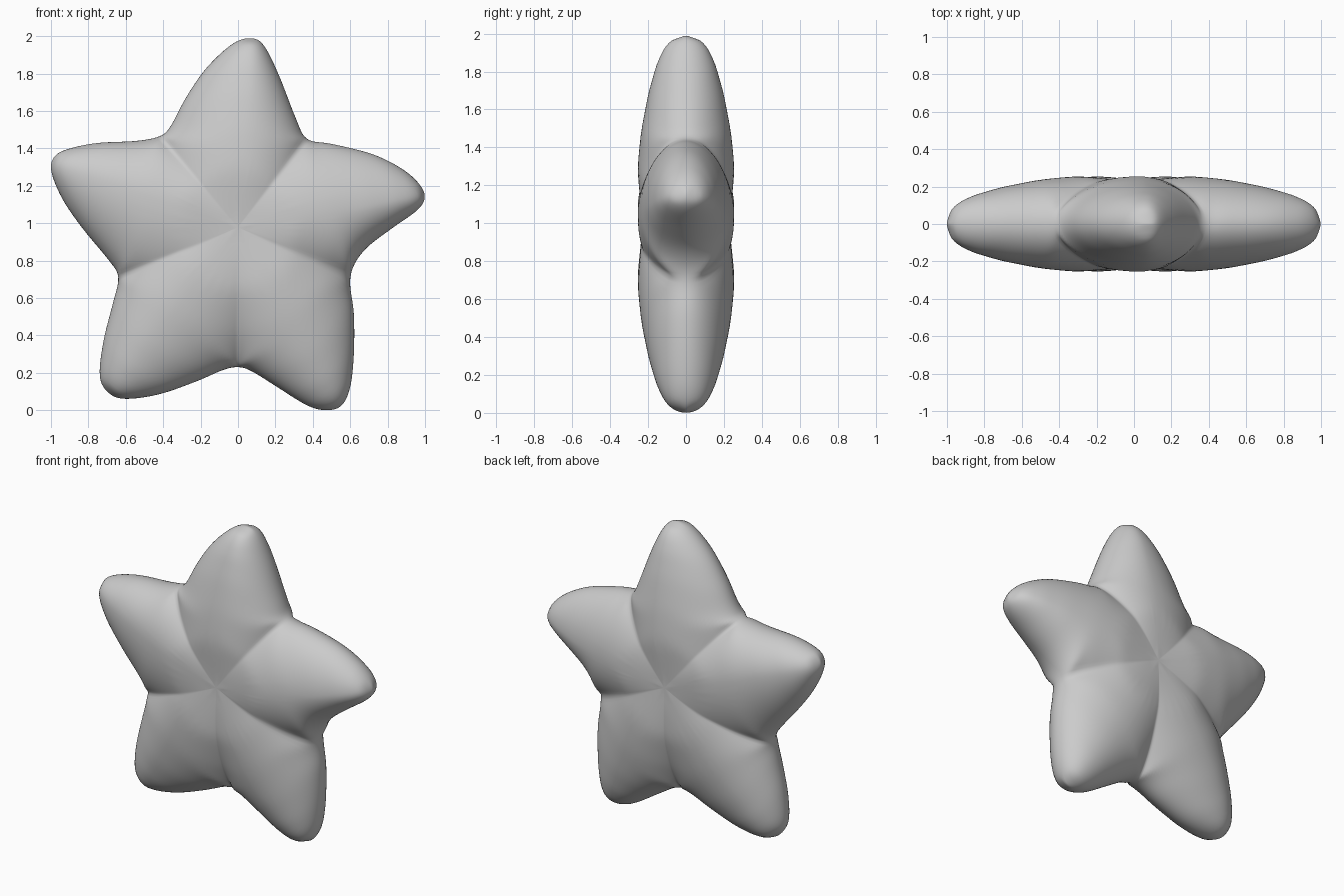
import bpy, bmesh, math
from mathutils import Vector

if "Cube" in bpy.data.objects:
    bpy.data.objects.remove(bpy.data.objects["Cube"])

CENTER = Vector((0, 0.98))
RINGS, STEPS = 28, 6

# Outline of each arm (x, z), clockwise, starting at the notch before it
ARMS = {
    "top": [(-.42, 1.465), (-.36, 1.52), (-.28, 1.67), (-.17, 1.83), (-.03, 1.96),
            (.07, 1.99), (.14, 1.95), (.22, 1.79), (.31, 1.56)],
    "upper_left": [(.37, 1.45), (.5, 1.425), (.72, 1.37), (.88, 1.29), (.97, 1.21),
                   (1, 1.14), (.96, 1.07), (.82, .97), (.67, .85)],
    "lower_left": [(.6, .71), (.62, .52), (.62, .3), (.6, .12), (.55, .02),
                   (.46, 0), (.36, .03), (.2, .13), (.07, .21)],
    "lower_right": [(0, .23), (-.08, .215), (-.22, .155), (-.42, .085), (-.6, .06),
                    (-.69, .09), (-.74, .18), (-.72, .37), (-.67, .57)],
    "upper_right": [(-.64, .71), (-.69, .8), (-.83, .97), (-.94, 1.13), (-1, 1.28),
                    (-.98, 1.36), (-.9, 1.4), (-.75, 1.43), (-.55, 1.44)],
}
# Half thickness along an arm, from the centre to the tip
RIDGE = [(0, .228), (.15, .242), (.3, .257), (.5, .237), (.7, .198), (.85, .155),
         (.93, .118), (.975, .08), (1, 0)]


def lookup(table, x):
    """Linear interpolation in a sorted table of pairs."""
    if x <= table[0][0]:
        return table[0][1]
    for (a, fa), (b, fb) in zip(table, table[1:]):
        if x <= b:
            return fa + (fb - fa) * (x - a) / max(b - a, 1e-9)
    return table[-1][1]


def spline(p, q, r, s, t):
    """Catmull-Rom point between q and r."""
    return q + .5 * t * ((r - p) + t * ((2*p - 5*q + 4*r - s) + t * (3*(q - r) + s - p)))


# Smooth closed outline, split by arm
controls = [Vector(c) - CENTER for arm in ARMS.values() for c in arm]
n = len(controls)
outline = [spline(controls[i - 1], controls[i], controls[(i + 1) % n],
                  controls[(i + 2) % n], k / STEPS)
           for i in range(n) for k in range(STEPS)]
total = len(outline)

# Puffed front half: elliptical section across each arm, thinning to the tip
bm = bmesh.new()
columns, start = [], 0
for arm in ARMS.values():
    size = len(arm) * STEPS
    edge = [outline[(start + k) % total] for k in range(size + 1)]
    start += size
    tip = max(range(size), key=lambda k: edge[k].length)
    reach = edge[tip].length
    axis = edge[tip].normalized()
    local = [(p.dot(axis), abs(p.cross(axis))) for p in edge]
    sides = (sorted(local[:tip + 1]), sorted(local[tip:]))
    for j in range(size):
        column = []
        for k in range(1, RINGS + 1):
            s = math.sin(math.pi / 2 * k / RINGS)
            p = edge[j] * s
            width = max(lookup(sides[j > tip], p.dot(axis)), 1e-6)
            across = min(abs(p.cross(axis)) / width, 1)
            depth = lookup(RIDGE, p.length / reach) * math.sqrt(1 - across ** 2)
            if k == RINGS:
                depth = 0
            column.append(bm.verts.new((p.x, -depth, p.y + CENTER.y)))
        columns.append(column)

middle = bm.verts.new((0, -RIDGE[0][1], CENTER.y))
for a, b in zip(columns, columns[1:] + columns[:1]):
    bm.faces.new((middle, b[0], a[0]))
    for k in range(RINGS - 1):
        bm.faces.new((a[k], b[k], b[k + 1], a[k + 1]))

mesh = bpy.data.meshes.new("star_body")
bm.to_mesh(mesh)
bm.free()
star = bpy.data.objects.new("star_body", mesh)
bpy.context.collection.objects.link(star)

# Matching back half, then soften the seams between arms
mirror = star.modifiers.new("back_half", 'MIRROR')
mirror.use_axis = (False, True, False)
mirror.merge_threshold = 0.0005
soften = star.modifiers.new("soft_seams", 'SMOOTH')
soften.factor = 0.5
soften.iterations = 5
mesh.shade_smooth()

# Plain grey
grey = bpy.data.materials.new("light_grey")
grey.use_nodes = True
colour = (0.6, 0.6, 0.6, 1)
grey.diffuse_color = colour
grey.node_tree.nodes["Principled BSDF"].inputs["Base Color"].default_value = colour
mesh.materials.append(grey)
